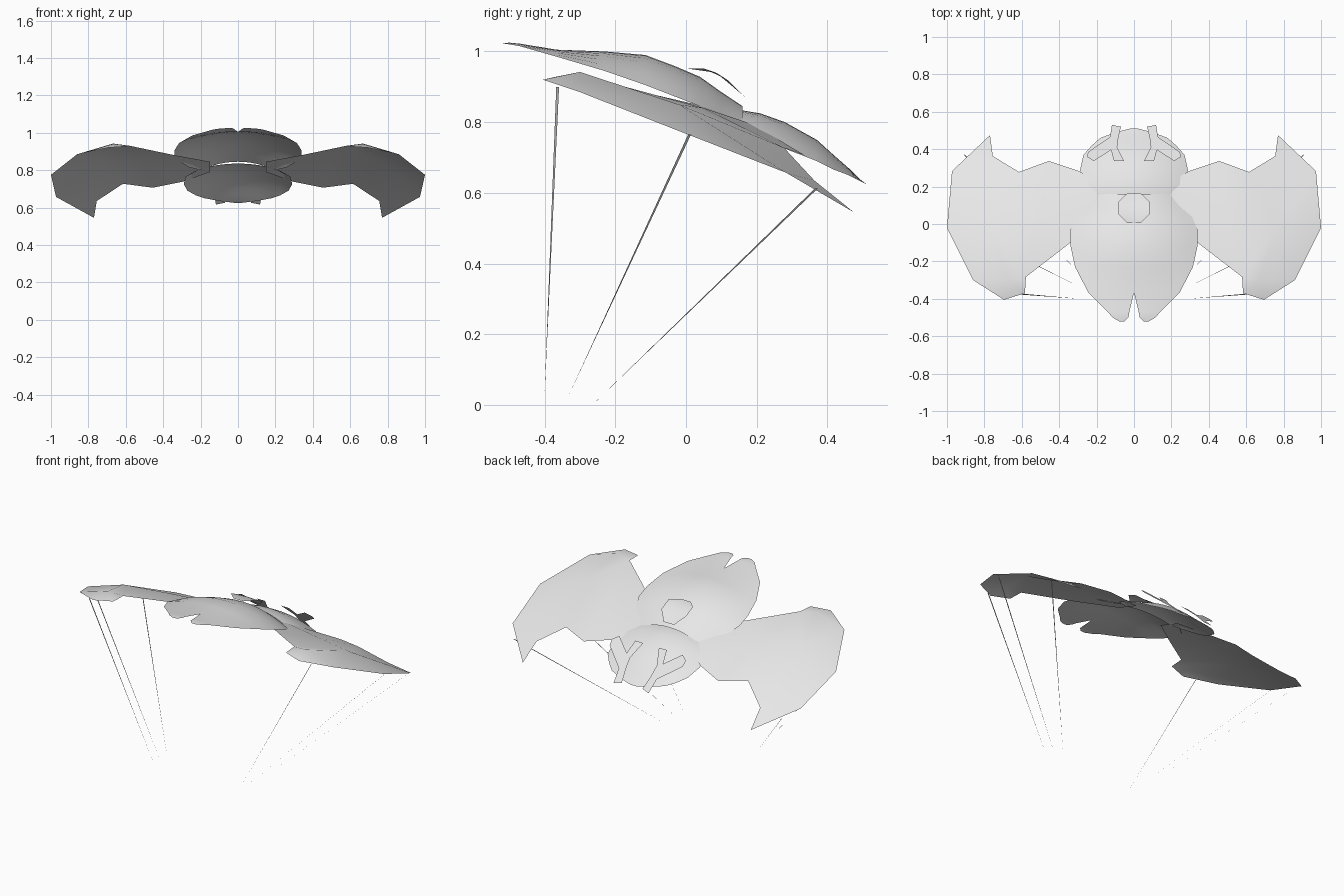
import bpy
import math
from mathutils import Vector

default_cube = bpy.data.objects.get("Cube")
if default_cube:
    bpy.data.objects.remove(default_cube, do_unlink=True)

# One plain fabric colour
fabric = bpy.data.materials.new("light_grey_fabric")
fabric.use_nodes = True
fabric.diffuse_color = (0.8, 0.8, 0.8, 1)
for node in fabric.node_tree.nodes:
    if node.type == "BSDF_PRINCIPLED":
        node.inputs["Base Color"].default_value = fabric.diffuse_color
        node.inputs["Roughness"].default_value = 0.8


def make_sheet(name, points, faces, mirrored=True, smooth=True):
    """Single-layer cloth panel whose faces all point upward."""
    mesh = bpy.data.meshes.new(name)
    mesh.from_pydata(points, [], faces)
    mesh.update()
    for polygon in mesh.polygons:
        if polygon.normal.z < 0:
            polygon.flip()
    mesh.materials.append(fabric)
    panel = bpy.data.objects.new(name, mesh)
    bpy.context.collection.objects.link(panel)
    bpy.ops.object.select_all(action="DESELECT")
    panel.select_set(True)
    bpy.context.view_layer.objects.active = panel
    if smooth:
        bpy.ops.object.shade_smooth_by_angle(angle=math.radians(40))
    if mirrored:
        mirror = panel.modifiers.new("mirror", "MIRROR")
        mirror.use_clip = True
        mirror.merge_threshold = 0.0005
    return panel


def loft_half(name, stations, columns=6):
    """Half of a domed panel; stations are y, inner x, outer x, ridge z, edge z."""
    points, faces = [], []
    for y, inner, outer, ridge, edge in stations:
        for column in range(columns + 1):
            x = inner + (outer - inner) * column / columns
            fall = (column / columns) ** 2
            points.append((x, y, ridge + (edge - ridge) * fall))
    width = columns + 1
    for row in range(len(stations) - 1):
        for column in range(columns):
            start = row * width + column
            faces.append((start, start + 1, start + 1 + width, start + width))
    return make_sheet(name, points, faces)


# Domed main body with a notch between its two front tips
loft_half("body_canopy", [
    (-.52, .05, .08, 1.023, 1.023),
    (-.50, .03, .115, 1.025, 1.02),
    (-.47, .025, .14, 1.022, 1.015),
    (-.365, 0, .245, 1.005, .985),
    (-.23, 0, .315, 1.0, .945),
    (-.115, 0, .34, .99, .905),
    (-.03, 0, .34, .958, .872),
    (.04, 0, .31, .928, .845),
    (.10, 0, .26, .885, .815),
    (.16, 0, .2, .845, .80),
])

# Rounded rear lobe hanging lower behind the body
loft_half("rear_lobe", [
    (.12, 0, .15, .835, .82),
    (.15, 0, .22, .835, .80),
    (.21, 0, .28, .825, .765),
    (.28, 0, .29, .80, .725),
    (.37, 0, .27, .75, .69),
    (.42, 0, .225, .705, .665),
    (.46, 0, .18, .67, .65),
    (.49, 0, .1, .64, .635),
    (.51, 0, .02, .625, .625),
])

# Wings: outline from the root around the tip, then three crown points
wing_points = [
    (.15, .05, .845), (.34, -.1, .88), (.578, -.283, .93), (.583, -.37, .928),
    (.695, -.405, .92), (.86, -.3, .885), (1, -.02, .775), (.973, .283, .657),
    (.77, .475, .545), (.755, .363, .635), (.615, .278, .727),
    (.455, .337, .706), (.295, .283, .738), (.15, .2, .79),
    (.668, -.3, .942), (.76, -.02, .85), (.5, .05, .84),
]
wing_faces = [
    (0, 1, 16, 13), (1, 2, 16), (2, 3, 14), (3, 4, 14), (4, 5, 14),
    (5, 15, 14), (5, 6, 15), (6, 7, 15), (7, 9, 15), (7, 8, 9),
    (9, 10, 15), (10, 16, 15), (10, 11, 16), (11, 12, 16),
    (12, 13, 16), (2, 14, 15, 16),
]
make_sheet("wings", wing_points, wing_faces)

# Curved octagonal patch on the back of the body
patch_centre = 0.085
patch_radius = 0.085
patch_points = [(0, patch_centre, 0.94)]
for corner in range(8):
    angle = math.tau * (corner + 0.5) / 8
    x = patch_radius * math.cos(angle) * 1.06
    d = patch_radius * math.sin(angle) * 1.03
    patch_points.append((x, patch_centre + d, 0.94 - 0.49 * d - 4.3 * d * d))
patch_faces = [(0, corner + 1, (corner + 1) % 8 + 1) for corner in range(8)]
make_sheet("back_patch", patch_points, patch_faces, mirrored=False)

# Forked feelers lying on the sloped rear lobe
feeler_outline = [
    (.118, .53), (.07, .52), (.085, .455), (.09, .41), (.053, .337),
    (.107, .337), (.123, .396), (.214, .337), (.25, .358), (.246, .385),
    (.128, .465),
]
feeler_points = [(x, y, 0.81 - 0.97 * (y - 0.33)) for x, y in feeler_outline]
make_sheet("forked_feelers", feeler_points,
           [tuple(range(len(feeler_points)))], smooth=False)

# Tapering bridle lines from the wings down to the two handles
bridle_lines = {
    "front_bridle_lines": ((.75, -.363, .9), (.29, -.4, .03)),
    "middle_bridle_lines": ((.99, .01, .765), (.29, -.335, .02)),
    "rear_bridle_lines": ((.905, .368, .612), (.29, -.265, 0)),
}
half_width = Vector((0, 0.004, 0))
for name, (top, bottom) in bridle_lines.items():
    top, bottom = Vector(top), Vector(bottom)
    corners = [top - half_width, top + half_width, bottom]
    make_sheet(name, corners, [(0, 1, 2)], smooth=False)
